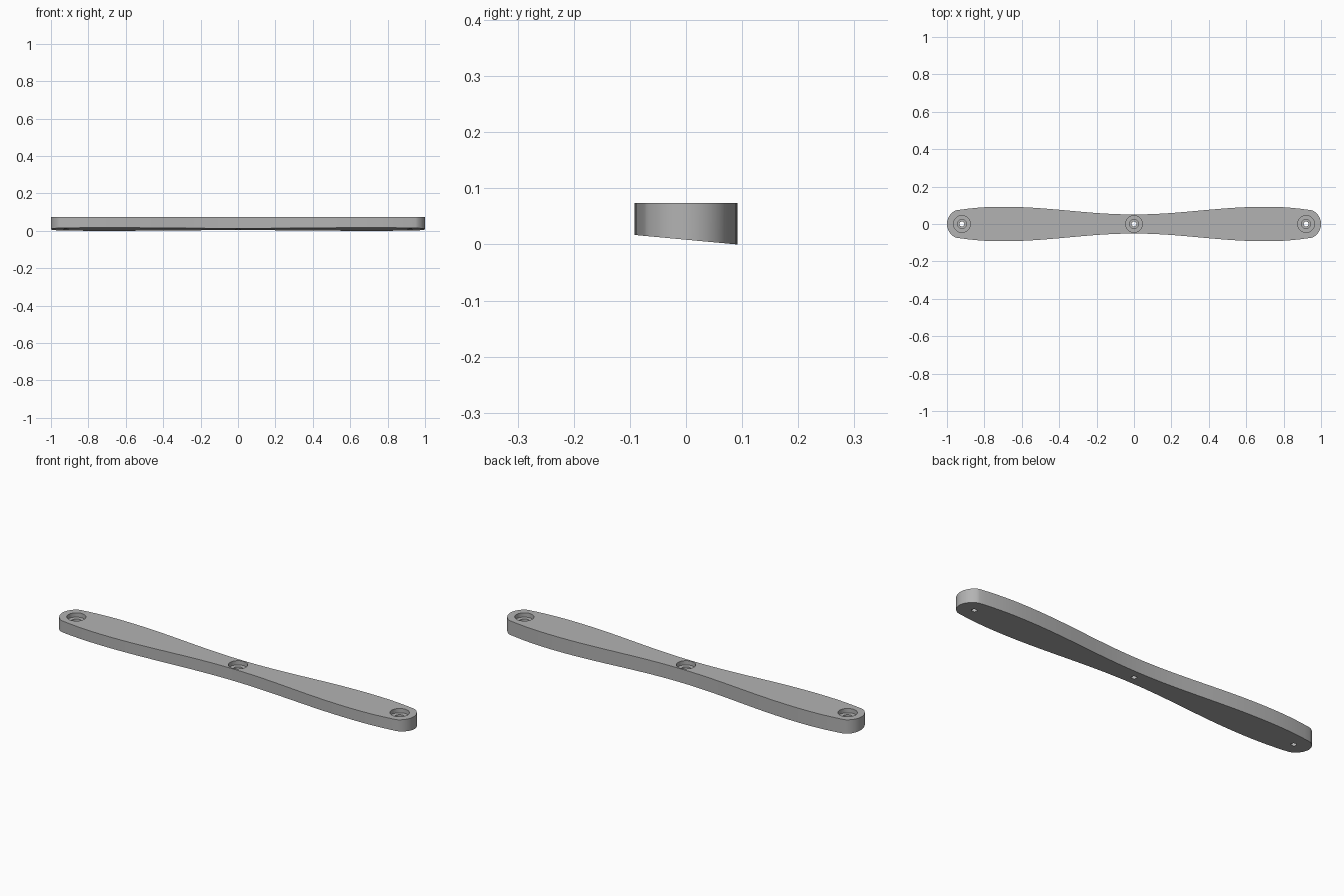
import bpy, bmesh, math

cube = bpy.data.objects.get("Cube")
if cube:
    bpy.data.objects.remove(cube, do_unlink=True)

TOP = 0.074
HOLE_X = 0.92
END_RADIUS = 0.08

grey = bpy.data.materials.new("plain_grey")
grey.use_nodes = True
colour = (0.45, 0.45, 0.45, 1)
grey.diffuse_color = colour
grey.node_tree.nodes["Principled BSDF"].inputs["Base Color"].default_value = colour


def make_object(name, bm):
    bmesh.ops.recalc_face_normals(bm, faces=bm.faces)
    mesh = bpy.data.meshes.new(name)
    bm.to_mesh(mesh)
    bm.free()
    mesh.materials.append(grey)
    obj = bpy.data.objects.new(name, mesh)
    bpy.context.collection.objects.link(obj)
    return obj


def half_width(x):
    """Waisted side curve that tapers towards the rounded ends."""
    wave = 0.0715 - 0.0205 * math.cos(math.pi * x / 0.7)
    return wave - 0.18 * max(0, abs(x) - 0.75) ** 2


def underside(y):
    return 0.0085 - 0.0925 * y


# Outline: back edge, left end, front edge, right end
join = 0.95
steps = 60
sweep = math.acos((join - HOLE_X) / END_RADIUS)
back = [(-join + 2 * join * i / steps, half_width(-join + 2 * join * i / steps))
        for i in range(steps + 1)]
end = [(HOLE_X + END_RADIUS * math.cos(a), END_RADIUS * math.sin(a))
       for a in (sweep * (1 - i / 12) for i in range(1, 24))]
half = back + end
outline = half + [(-x, -y) for x, y in half]

# Bar with flat top and sloping underside
bm = bmesh.new()
upper = [bm.verts.new((x, y, TOP)) for x, y in outline]
lower = [bm.verts.new((x, y, underside(y))) for x, y in outline]
bm.faces.new(upper)
bm.faces.new(lower)
for i in range(len(outline)):
    j = (i + 1) % len(outline)
    bm.faces.new((upper[i], upper[j], lower[j], lower[i]))
bar = make_object("waisted_bar", bm)

# Stepped screw hole cutters: wide recess, narrower step, through hole
PROFILE = [(0.045, 0.1), (0.045, 0.052), (0.024, 0.052),
           (0.024, 0.036), (0.013, 0.036), (0.013, -0.05)]
SIDES = 40
bm = bmesh.new()
for cx in (-HOLE_X, 0, HOLE_X):
    rings = [[bm.verts.new((cx + r * math.cos(math.tau * k / SIDES),
                            r * math.sin(math.tau * k / SIDES), z))
              for k in range(SIDES)] for r, z in PROFILE]
    bm.faces.new(rings[0])
    bm.faces.new(rings[-1])
    for a, b in zip(rings, rings[1:]):
        for k in range(SIDES):
            n = (k + 1) % SIDES
            bm.faces.new((a[k], a[n], b[n], b[k]))
cutter = make_object("screw_hole_cutter", bm)
cutter.hide_render = True

cut = bar.modifiers.new("screw_holes", 'BOOLEAN')
cut.operation = 'DIFFERENCE'
cut.solver = 'EXACT'
cut.object = cutter

bpy.ops.object.select_all(action='DESELECT')
bar.select_set(True)
bpy.context.view_layer.objects.active = bar
bpy.ops.object.modifier_apply(modifier=cut.name)
bpy.data.objects.remove(cutter, do_unlink=True)
bpy.ops.object.shade_smooth_by_angle(angle=math.radians(30))
